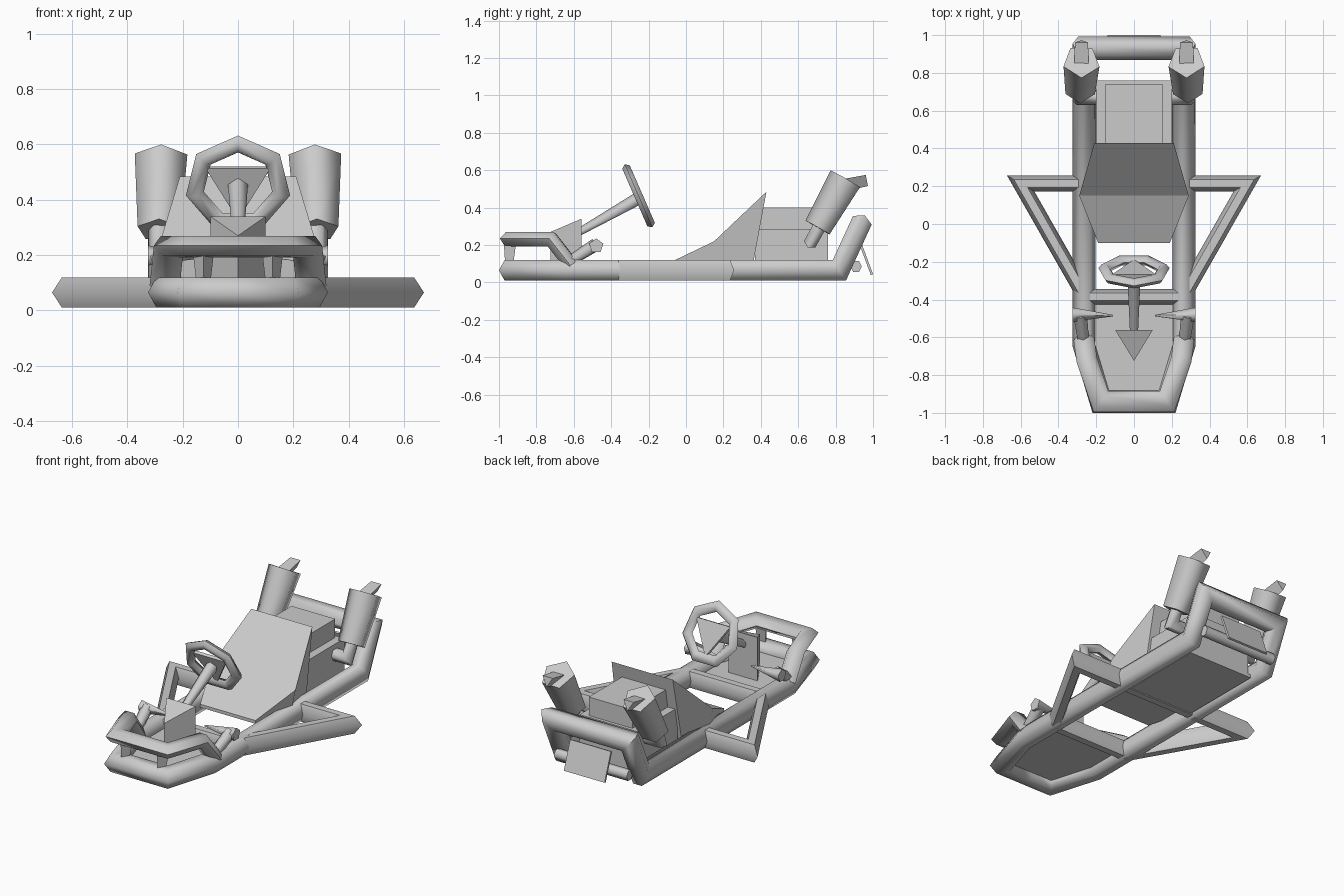
import bpy, bmesh, math
from mathutils import Vector as V

if "Cube" in bpy.data.objects:
    bpy.data.objects.remove(bpy.data.objects["Cube"])

grey = bpy.data.materials.new("plain_grey")
grey.use_nodes = True
COLOUR = (0.6, 0.6, 0.6, 1)
grey.diffuse_color = COLOUR
grey.node_tree.nodes["Principled BSDF"].inputs["Base Color"].default_value = COLOUR


def finish(name, verts, faces, smooth=0):
    """Make an object; smooth is the largest angle in degrees that stays soft."""
    bm = bmesh.new()
    vs = [bm.verts.new(v) for v in verts]
    for f in faces:
        bm.faces.new([vs[i] for i in f])
    bmesh.ops.recalc_face_normals(bm, faces=bm.faces)
    mesh = bpy.data.meshes.new(name)
    bm.to_mesh(mesh)
    bm.free()
    mesh.materials.append(grey)
    if smooth:
        mesh.polygons.foreach_set("use_smooth", [True] * len(mesh.polygons))
        mesh.set_sharp_from_angle(angle=math.radians(smooth))
    obj = bpy.data.objects.new(name, mesh)
    bpy.context.scene.collection.objects.link(obj)
    return obj


def skin(name, rings, closed=False, smooth=0):
    """Join equal rings of points by quads, capping the ends if open."""
    n, m = len(rings[0]), len(rings)
    faces = []
    for k in range(m if closed else m - 1):
        a, b = k * n, (k + 1) % m * n
        faces += [(a + i, a + (i + 1) % n, b + (i + 1) % n, b + i) for i in range(n)]
    if not closed:
        faces += [tuple(range(n)), tuple(range((m - 1) * n, m * n))]
    return finish(name, [p for r in rings for p in r], faces, smooth)


def tube(name, path, w, h, closed=False, up=(0, 0, 1), sides=6):
    """Sweep a polygon section along a path with mitred corners."""
    pts = [V(p) for p in path]
    n = len(pts)
    dirs = [(pts[(i + 1) % n] - pts[i]).normalized() for i in range(n)]
    side = V(up).cross(dirs[0]).normalized()
    top = dirs[0].cross(side)
    h /= math.sin(math.pi / 3)
    angles = [2 * math.pi * i / sides for i in range(sides)]
    ring = [pts[0] + side * w * math.cos(a) + top * h * math.sin(a) for a in angles]
    rings = []
    for i in range(n):
        travel = dirs[i - 1] if i else dirs[0]
        normal = dirs[i - 1] + dirs[i]
        if not closed and i == 0:
            normal = dirs[0]
        if not closed and i == n - 1:
            normal = travel
        ring = [p + travel * ((pts[i] - p).dot(normal) / travel.dot(normal)) for p in ring]
        rings.append(ring)
    return skin(name, rings, closed, 65)


def frustum(name, a, b, r1, r2, sides, ref=(0, 0, 1)):
    """Tapered prism between two points with its first corner toward ref."""
    a, b = V(a), V(b)
    t = (b - a).normalized()
    u = (V(ref) - t * t.dot(V(ref))).normalized()
    v = t.cross(u)
    rings = []
    for c, r in ((a, r1), (b, r2)):
        rings.append([c + r * (u * math.cos(q) + v * math.sin(q))
                      for q in (2 * math.pi * i / sides for i in range(sides))])
    return skin(name, rings, smooth=75)


def prism(name, outline, z0, z1):
    return skin(name, [[(x, y, z) for x, y in outline] for z in (z0, z1)])


def block(name, x, y0, y1, z0, z1):
    return prism(name, [(-x, y0), (x, y0), (x, y1), (-x, y1)], z0, z1)


def both(half):
    """Complete a half path by mirroring it across x."""
    return half + [(-x, y, z) for x, y, z in reversed(half) if x]


# Main frame loop with raised tail
Z = 0.065
tube("main_frame", both([(0, -.94, Z), (.175, -.94, Z), (.265, -.64, Z),
                         (.265, .82, Z), (.265, .93, .305)]), .06, .055, closed=True)
tube("front_crossbar", [(-.25, -.385, Z), (.25, -.385, Z)], .042, .05)
tube("middle_crossbar", [(-.25, .215, Z), (.25, .215, Z)], .042, .05)
tube("rear_lower_bar", [(-.25, .91, .085), (.25, .91, .085)], .03, .03)

# Floor panels
front_floor = [(.15, -.92), (.25, -.64), (.25, -.4)]
prism("front_floor", front_floor + [(-x, y) for x, y in reversed(front_floor)], .05, .07)
block("rear_floor", .22, .2, .76, .02, .04)

# Front bumper
tube("front_bumper", both([(.265, -.61, .09), (.25, -.72, .23), (.175, -.94, .23)]),
     .055, .036)

# Triangular steering mount
corners = [(-.1, -.56), (.1, -.56), (0, -.725)]
skin("steering_mount", [[(x, y, .06) for x, y in corners],
                        [(x, y, .34 if x else .27) for x, y in corners]])

# Steering column, wheel and hub
tilt = V((0, -.4, .916))
normal = V((0, .916, .4))
centre = V((0, -.25, .455))


def on_wheel(radius, angle):
    return centre + V((1, 0, 0)) * radius * math.cos(angle) + tilt * radius * math.sin(angle)


tube("steering_wheel", [on_wheel(.16, math.pi / 2 + math.tau * i / 7) for i in range(7)],
     .03, .022, closed=True, up=normal)
hub = [on_wheel(.135, math.radians(a)) for a in (30, 150, 270)]
skin("wheel_hub", [[p + normal * d for p in hub] for d in (-.01, .01)])
frustum("steering_column", (0, -.62, .24), (0, -.255, .445), .02, .038, 5)

# Seat: solid wedge with a reclined back
seat_rows = [(.19, -.1, .1), (.29, .15, .22), (.21, .43, .485)]
base_rows = [(.19, -.1, .08), (.26, .15, .08), (.22, .355, .08)]
left = [r for r in seat_rows + base_rows[::-1]]
skin("seat", [left, [(-x, y, z) for x, y, z in left]])

# Engine
block("engine_base", .2, .37, .76, .03, .285)
block("engine_top", .15, .37, .74, .285, .4)

# Tilted rear plate
skin("rear_plate", [[(-.14, y, z), (.14, y, z), (.14, y + .012, z + .004),
                     (-.14, y + .012, z + .004)] for y, z in ((.925, .21), (.988, .04))])

for s, tag in ((1, "left"), (-1, "right")):
    # Side guards
    tube("side_guard_" + tag, [(s * .25, .215, Z), (s * .6, .215, Z), (s * .255, -.39, Z)],
         .042, .055)
    # Bumper posts
    frustum("bumper_post_" + tag, (s * .125, -.94, .07), (s * .125, -.93, .22),
            .025, .045, 3, (0, -1, 0))
    # Pedals
    frustum("pedal_arm_" + tag, (s * .265, -.64, .1), (s * .285, -.48, .2), .03, .038, 5)
    frustum("pedal_" + tag, (s * .325, -.48, .195), (s * .11, -.485, .195), .04, .004, 5)
    # Exhausts with bent inlets and tips
    frustum("exhaust_can_" + tag, (s * .285, .71, .29), (s * .278, .86, .55),
            .082, .1, 5, (0, -1, .5))
    frustum("exhaust_tip_" + tag, (s * .278, .84, .53), (s * .278, .965, .555),
            .045, .04, 3, (0, 0, -1))
    tube("exhaust_inlet_" + tag, [(s * .285, .72, .31), (s * .285, .67, .22),
                                  (s * .15, .67, .22)], .038, .035, up=(0, -.87, .5))
